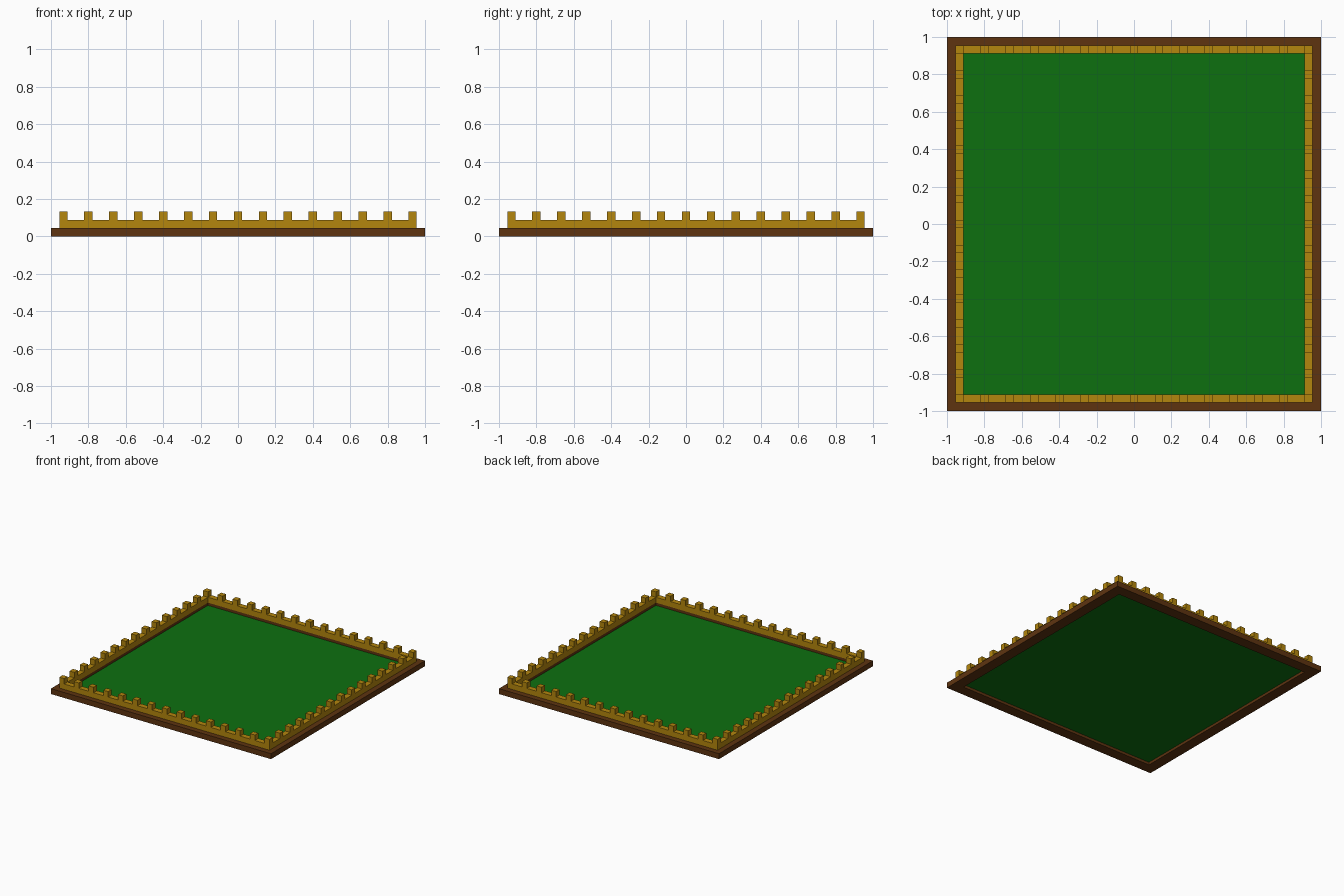
import bpy, bmesh
from mathutils import Matrix, Vector

if "Cube" in bpy.data.objects:
    bpy.data.objects.remove(bpy.data.objects["Cube"])

U = 2 / 45  # board module: every part is a multiple of this


def material(name, rgb):
    m = bpy.data.materials.new(name)
    m.diffuse_color = (*rgb, 1)
    m.use_nodes = True
    m.node_tree.nodes["Principled BSDF"].inputs["Base Color"].default_value = m.diffuse_color
    return m


def finish(name, bm, mat):
    bmesh.ops.recalc_face_normals(bm, faces=bm.faces)
    me = bpy.data.meshes.new(name)
    bm.to_mesh(me)
    bm.free()
    ob = bpy.data.objects.new(name, me)
    ob.data.materials.append(mat)
    bpy.context.collection.objects.link(ob)
    return ob


def square_ring(name, outer, inner, z0, z1, mat):
    """Closed square frame with a rectangular cross-section."""
    bm = bmesh.new()
    profile = [(outer, z0), (outer, z1), (inner, z1), (inner, z0)]
    corners = [(-1, -1), (1, -1), (1, 1), (-1, 1)]
    rings = [[bm.verts.new((sx * r, sy * r, z)) for r, z in profile]
             for sx, sy in corners]
    for i in range(4):
        a, b = rings[i], rings[(i + 1) % 4]
        for j in range(4):
            k = (j + 1) % 4
            bm.faces.new((a[j], b[j], b[k], a[k]))
    return finish(name, bm, mat)


brown = material("brown_wood", (0.112, 0.034, 0.005))
gold = material("gold", (0.456, 0.238, 0.004))
green = material("green_field", (0.004, 0.162, 0.005))

# Outer base frame and the low wall standing on it
square_ring("base_frame", 1.0, 20.5 * U, 0, U, brown)
square_ring("wall", 21.5 * U, 20.5 * U, U, 2 * U, gold)

# Field panel held halfway up inside the frame
bm = bmesh.new()
bmesh.ops.create_grid(bm, x_segments=1, y_segments=1, size=20.5 * U,
                      matrix=Matrix.Translation((0, 0, U / 2)))
finish("field", bm, green)

# Battlement blocks, every third module along all four walls
bm = bmesh.new()
for i in range(-7, 8):
    for j in range(-7, 8):
        if max(abs(i), abs(j)) == 7:
            pos = Vector((3 * i, 3 * j, 2.5)) * U
            bmesh.ops.create_cube(bm, size=U, matrix=Matrix.Translation(pos))
finish("battlements", bm, gold)
